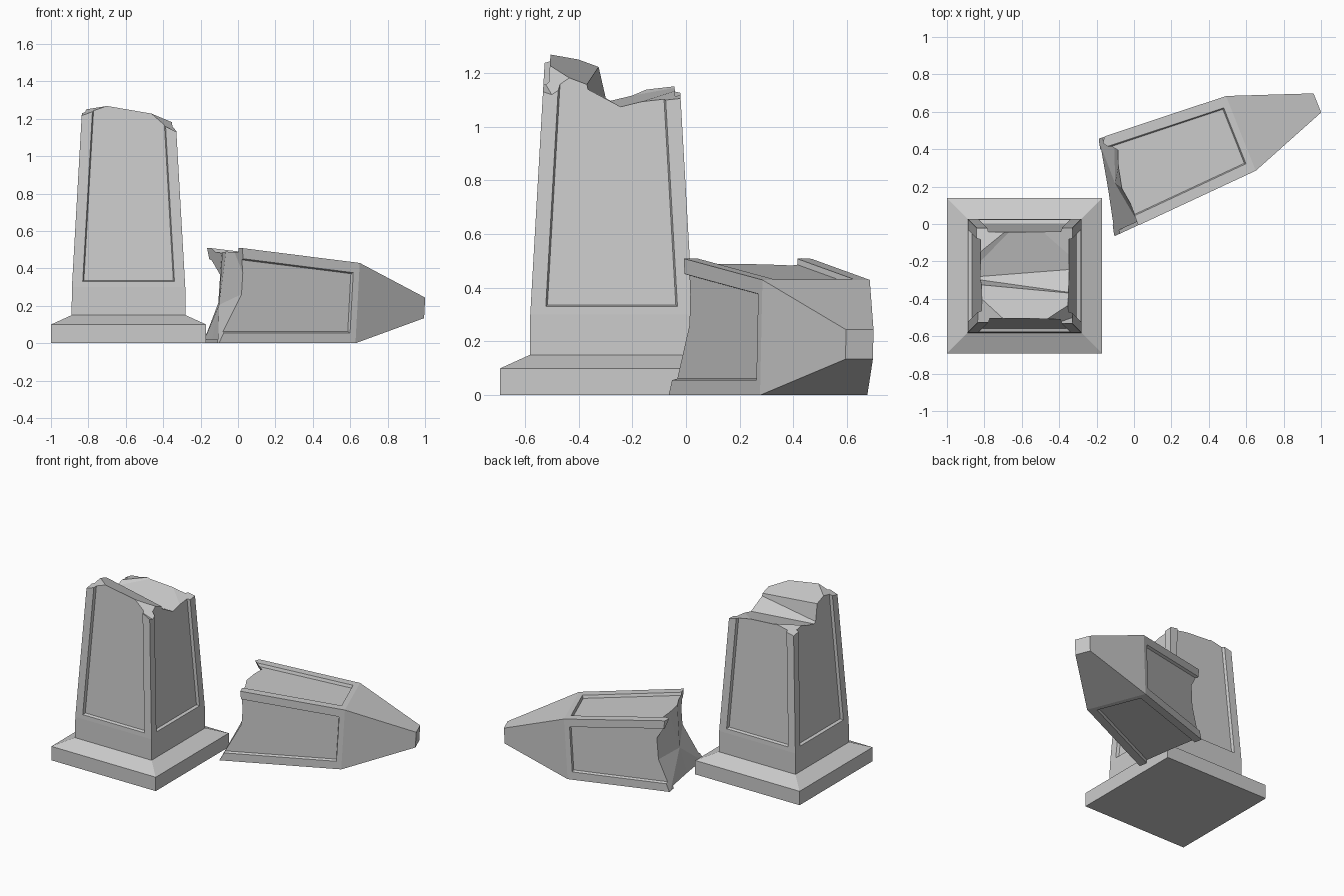
import bpy, bmesh, math
from mathutils import Vector, Matrix
from mathutils.geometry import delaunay_2d_cdt

if "Cube" in bpy.data.objects:
    bpy.data.objects.remove(bpy.data.objects["Cube"])

CX, CY = -0.585, -0.277          # pillar centre
Z0, Z1, H0, H1 = 0.30, 1.84, 0.303, 0.215   # tapered shaft
SLOPE = (H0 - H1) / (Z1 - Z0)


def half(z):
    return H0 - (z - Z0) * SLOPE


def finish(bm, name):
    bmesh.ops.remove_doubles(bm, verts=bm.verts, dist=1e-5)
    bmesh.ops.recalc_face_normals(bm, faces=bm.faces)
    me = bpy.data.meshes.new(name)
    bm.to_mesh(me)
    bm.free()
    ob = bpy.data.objects.new(name, me)
    bpy.context.collection.objects.link(ob)
    return ob


def face(bm, pts):
    bm.faces.new([bm.verts.new(p) for p in pts])


def square(h, z):
    return [Vector((x * h, y * h, z)) for x, y in ((-1, -1), (1, -1), (1, 1), (-1, 1))]


def add_rings(bm, rings):
    for (h, z), (g, w) in zip(rings, rings[1:]):
        a, b = square(h, z), square(g, w)
        for i in range(4):
            j = (i + 1) % 4
            face(bm, (a[i], a[j], b[j], b[i]))


# whole unbroken obelisk with a sunken panel on each side
def obelisk(name):
    bm = bmesh.new()
    add_rings(bm, [(0.305, 0.12), (H0, Z0)])
    add_rings(bm, [(H1, Z1), (0.055, 2.29)])
    face(bm, square(0.305, 0.12))
    face(bm, square(0.055, 2.29))
    for k in range(4):
        rot = Matrix.Rotation(k * math.pi / 2, 3, 'Z')

        def quad(zlo, zhi, border, depth):
            out = []
            for s, z in ((-1, zlo), (1, zlo), (1, zhi), (-1, zhi)):
                h = half(z)
                out.append(rot @ Vector((s * (h - border), -(h - depth), z)))
            return out
        loops = [quad(Z0, Z1, 0, 0), quad(0.33, 1.805, 0.056, 0),
                 quad(0.336, 1.799, 0.062, 0.02)]
        for a, b in zip(loops, loops[1:]):
            for i in range(4):
                j = (i + 1) % 4
                face(bm, (a[i], a[j], b[j], b[i]))
        face(bm, loops[2])
    return finish(bm, name)


# solid with one jagged side, subtracted to leave a fracture
def break_off(ob, pts, edges, far):
    flat = [Vector(p[:2]) for p in pts]
    co, _, tris, orig, _, _ = delaunay_2d_cdt(flat, edges, [], 0, 1e-6)
    bm = bmesh.new()
    vs = [bm.verts.new((c.x, c.y, pts[o[0]][2])) for c, o in zip(co, orig)]
    for t in tris:
        bm.faces.new([vs[i] for i in t])
    ext = bmesh.ops.extrude_face_region(bm, geom=bm.faces[:], use_keep_orig=True)
    for v in ext['geom']:
        if isinstance(v, bmesh.types.BMVert):
            v.co.z = far
    cutter = finish(bm, "fracture_cutter")
    cutter.hide_render = True
    mod = ob.modifiers.new("fracture", 'BOOLEAN')
    mod.operation, mod.solver, mod.object = 'DIFFERENCE', 'EXACT', cutter
    bpy.context.view_layer.update()
    dg = bpy.context.evaluated_depsgraph_get()
    me = bpy.data.meshes.new_from_object(ob.evaluated_get(dg))
    ob.modifiers.clear()
    ob.data = me
    bpy.data.objects.remove(cutter)


# stepped plinth
bm = bmesh.new()
add_rings(bm, [(0.415, 0), (0.415, 0.10), (0.305, 0.15)])
face(bm, square(0.415, 0))
face(bm, square(0.305, 0.15))
plinth = finish(bm, "plinth")
plinth.location = (CX, CY, 0)

# standing broken shaft
W = 0.32
shaft = obelisk("standing_shaft")
break_off(shaft, [
    (-W, -W, 1.18), (-0.015, -W, 1.285), (W, -W, 1.12), (W, -0.20, 1.08),
    (W, -0.10, 1.145), (W, 0.04, 1.07), (W, W, 1.10), (0, W, 1.16),
    (-W, W, 1.09), (-W, 0.06, 1.13), (-W, -0.01, 1.10), (-W, -0.04, 1.235)],
    [(1, 11), (1, 4), (4, 11), (4, 10), (5, 10), (7, 10), (5, 7)], 3.0)
# clear the part of the tip above the cutter's footprint (none remains)
shaft.location = (CX, CY, 0)

# fallen top, lying flat on one tapered side
top = obelisk("fallen_top")
pts = [(-W, -W, -0.83), (-0.02, -W, -0.76), (W, -W, -0.69), (W, -0.03, -0.59),
       (W, W, -0.66), (0.20, W, -0.735), (0.105, W, -0.665), (-0.05, W, -0.70),
       (-W, W, -0.705), (-W, 0.03, -0.665), (0.0, -0.05, -0.71)]
break_off(top, [(x, y, Z1 + s) for x, y, s in pts],
          [(10, i) for i in (1, 3, 6, 9)], -1.0)
tilt = math.atan(SLOPE)
heading = Vector((0.93, 0.37, 0)).normalized()
up = Vector((0, 0, 1))
axis = heading * math.cos(tilt) - up * math.sin(tilt)
lift = heading * math.sin(tilt) + up * math.cos(tilt)
side = lift.cross(axis)
rot = Matrix((side, lift, axis)).transposed()
loc = Vector((0.56, 0.48, H1 * math.cos(tilt))) - rot @ Vector((0, 0, Z1))
top.matrix_world = Matrix.Translation(loc) @ rot.to_4x4()
